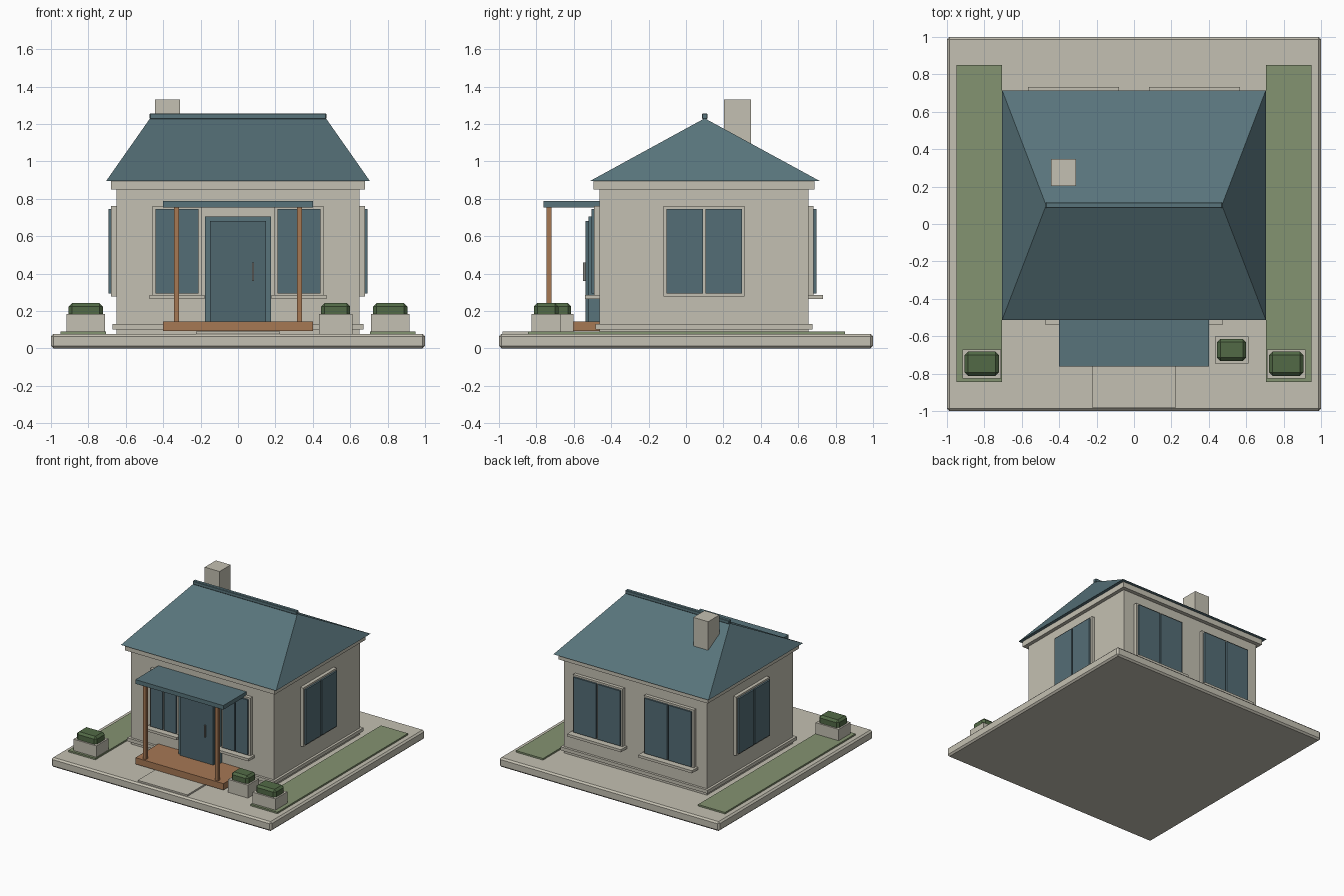
import bpy, bmesh

if "Cube" in bpy.data.objects:
    bpy.data.objects.remove(bpy.data.objects["Cube"])


def lin(c):
    c /= 255
    return c / 12.92 if c <= 0.04045 else ((c + 0.055) / 1.055) ** 2.4


def material(name, r, g, b):
    m = bpy.data.materials.new(name)
    m.diffuse_color = (lin(r), lin(g), lin(b), 1)
    m.use_nodes = True
    m.node_tree.nodes["Principled BSDF"].inputs["Base Color"].default_value = m.diffuse_color
    return m


STONE = material("warm stone", 196, 192, 178)
ROOF = material("slate teal", 88, 116, 123)
GLASS = material("window teal", 84, 109, 118)
DOOR = material("door teal", 78, 103, 111)
WOOD = material("wood", 166, 120, 84)
LAWN = material("lawn green", 132, 147, 113)
LEAF = material("hedge green", 82, 106, 70)
METAL = material("handle grey", 128, 128, 124)


def finish(name, bm, mat):
    bmesh.ops.recalc_face_normals(bm, faces=bm.faces)
    me = bpy.data.meshes.new(name)
    bm.to_mesh(me)
    bm.free()
    me.materials.append(mat)
    ob = bpy.data.objects.new(name, me)
    bpy.context.collection.objects.link(ob)
    return ob


def box(name, mat, x, y, z, bevel=0):
    """Box from (min, max) ranges, with optional chamfered edges."""
    bm = bmesh.new()
    bmesh.ops.create_cube(bm, size=1)
    for v in bm.verts:
        v.co = [r[0] + (r[1] - r[0]) * (c + 0.5) for c, r in zip(v.co, (x, y, z))]
    if bevel:
        bmesh.ops.bevel(bm, geom=bm.edges[:], offset=bevel, segments=1, affect='EDGES')
    return finish(name, bm, mat)


# Ground slab, path and lawns
box("ground_slab", STONE, (-1, 1), (-1, 1), (0, 0.077), 0.013)
box("path", STONE, (-0.225, 0.225), (-0.98, -0.48), (0.07, 0.09))
for side, s in (("left", -1), ("right", 1)):
    box(side + "_lawn", LAWN, sorted((s * 0.95, s * 0.705)), (-0.845, 0.85), (0.07, 0.09))

# House body
box("walls", STONE, (-0.65, 0.65), (-0.463, 0.655), (0.07, 0.87))
box("plinth", STONE, (-0.67, 0.67), (-0.483, 0.675), (0.102, 0.13))
box("fascia", STONE, (-0.68, 0.68), (-0.495, 0.687), (0.85, 0.895))

# Hipped roof
bm = bmesh.new()
eave = [bm.verts.new(p) for p in ((-0.705, -0.513, 0.895), (0.705, -0.513, 0.895),
                                  (0.705, 0.715, 0.895), (-0.705, 0.715, 0.895))]
west, east = [bm.verts.new((x, 0.1, 1.23)) for x in (-0.47, 0.47)]
a, b, c, d = eave
for f in ((a, b, east, west), (b, c, east), (c, d, west, east), (d, a, west), eave):
    bm.faces.new(f)
finish("hipped_roof", bm, ROOF)
box("ridge_cap", ROOF, (-0.472, 0.472), (0.085, 0.115), (1.226, 1.256), 0.004)
box("chimney", STONE, (-0.445, -0.31), (0.203, 0.348), (0.95, 1.33))


def window(name, wall, centre, half, sill):
    """Frame with two raised panes; wall is 'front', 'back', 'left' or 'right'."""
    sign = -1 if wall in ("front", "left") else 1
    face = {"front": -0.463, "back": 0.655, "left": -0.65, "right": 0.65}[wall]

    def part(suffix, mat, u0, u1, depth, z):
        u = (centre + u0, centre + u1)
        w = sorted((face - sign * 0.01, face + sign * depth))
        x, y = (u, w) if wall in ("front", "back") else (w, u)
        box(name + suffix, mat, x, y, z)

    part("_frame", STONE, -half, half, 0.028, (0.277, 0.76))
    part("_pane_a", GLASS, -half + 0.015, -0.006, 0.042, (0.293, 0.745))
    part("_pane_b", GLASS, 0.006, half - 0.015, 0.042, (0.293, 0.745))
    if sill:
        part("_sill", STONE, -half - 0.018, half + 0.018, 0.078, (0.264, 0.285))


for side, s in (("left", -1), ("right", 1)):
    window("front_%s_window" % side, "front", s * 0.326, 0.13, True)
    window("back_%s_window" % side, "back", s * 0.323, 0.226, True)
    window("%s_window" % side, side, 0.097, 0.217, False)

# Front door
box("door_frame", ROOF, (-0.177, 0.177), (-0.52, -0.45), (0.14, 0.705))
box("door_leaf", DOOR, (-0.15, 0.15), (-0.537, -0.45), (0.14, 0.68))
box("door_handle", METAL, (0.076, 0.086), (-0.552, -0.53), (0.36, 0.458))

# Porch
box("porch_deck", WOOD, (-0.4, 0.4), (-0.76, -0.46), (0.092, 0.145))
box("porch_canopy", ROOF, (-0.4, 0.4), (-0.762, -0.46), (0.753, 0.787))
for side, s in (("left", -1), ("right", 1)):
    box(side + "_porch_post", WOOD, (s * 0.328 - 0.013, s * 0.328 + 0.013),
        (-0.746, -0.72), (0.14, 0.757))

# Planters with clipped hedges
for name, x, y in (("left", (-0.918, -0.71), (-0.825, -0.67)),
                   ("right", (0.71, 0.918), (-0.825, -0.67)),
                   ("porch", (0.432, 0.612), (-0.745, -0.602))):
    box(name + "_planter", STONE, x, y, (0.075, 0.183))
    box(name + "_hedge", LEAF, (x[0] + 0.013, x[1] - 0.013),
        (y[0] + 0.013, y[1] - 0.013), (0.165, 0.242), 0.017)
